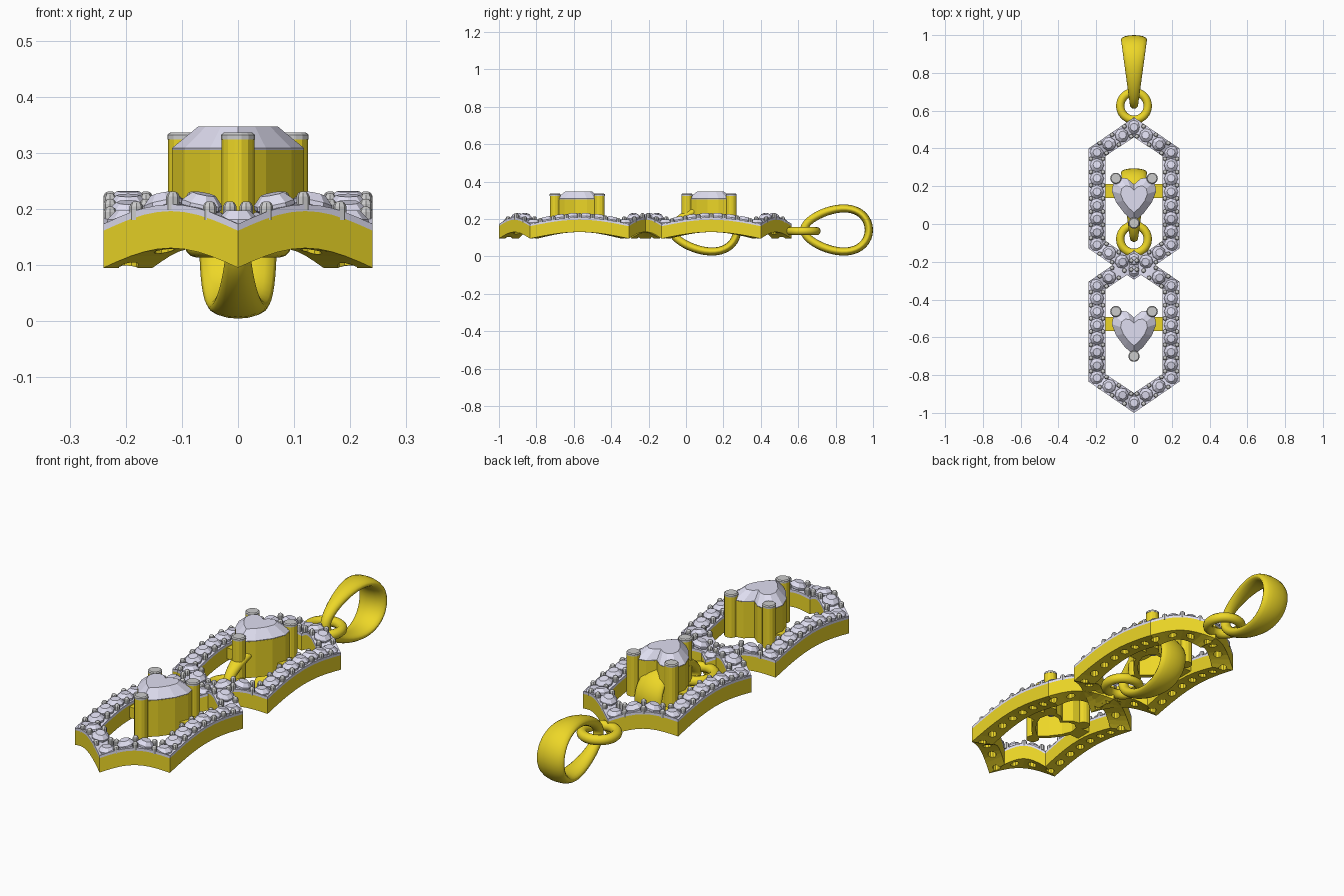
import bpy, bmesh, math
from mathutils import Vector, Matrix

if "Cube" in bpy.data.objects:
    bpy.data.objects.remove(bpy.data.objects["Cube"])


def material(name, rgb):
    m = bpy.data.materials.new(name)
    m.diffuse_color = (*rgb, 1)
    m.use_nodes = True
    m.node_tree.nodes["Principled BSDF"].inputs["Base Color"].default_value = m.diffuse_color
    return m


GOLD = material("gold", (0.85, 0.68, 0.02))
STONE = material("stone", (0.74, 0.73, 0.88))
METAL = material("pale_metal", (0.55, 0.55, 0.53))


def finish(name, bm, mat, smooth=False):
    bmesh.ops.recalc_face_normals(bm, faces=bm.faces)
    me = bpy.data.meshes.new(name)
    bm.to_mesh(me)
    bm.free()
    ob = bpy.data.objects.new(name, me)
    bpy.context.collection.objects.link(ob)
    if mat:
        me.materials.append(mat)
    if smooth:
        for p in me.polygons:
            p.use_smooth = True
    return ob


def loft(bm, rings, cyclic=False):
    """Skin closed rings of points; cap the ends unless the rings form a loop."""
    vs = [[bm.verts.new(p) for p in r] for r in rings]
    n = len(vs[0])
    for k in range(len(vs) if cyclic else len(vs) - 1):
        a, b = vs[k], vs[(k + 1) % len(vs)]
        for i in range(n):
            j = (i + 1) % n
            bm.faces.new((a[i], a[j], b[j], b[i]))
    if not cyclic:
        bm.faces.new(vs[0])
        bm.faces.new(vs[-1])


def turned(bm, profile, sides, mat):
    """Turned shape from (radius, z) pairs, placed with a matrix."""
    loft(bm, [[mat @ Vector((r * math.cos(2 * math.pi * i / sides),
                             r * math.sin(2 * math.pi * i / sides), z))
               for i in range(sides)] for r, z in profile])


def hexagon(x, shoulder, tip):
    return [Vector(p) for p in ((0, tip), (x, shoulder), (x, -shoulder),
                                (0, -tip), (-x, -shoulder), (-x, shoulder))]


OUTER = hexagon(0.24, 0.265, 0.43)
INNER = hexagon(0.152, 0.224, 0.325)
MIDDLE = hexagon(0.196, 0.2445, 0.3775)
BASE, ARCH, DEPTH, PLATE = 0.095, 0.035, 0.066, 0.012


def arch(t):
    return BASE + ARCH * math.sin(math.pi * t)


def on_edge(poly, e, t):
    return poly[e].lerp(poly[(e + 1) % 6], t)


def frame_band(name, cy, z0, z1, mat):
    bm = bmesh.new()
    rings = []
    for e in range(6):
        for k in range(10):
            t = k / 10
            o, i, z = on_edge(OUTER, e, t), on_edge(INNER, e, t), arch(t)
            rings.append([(o.x, o.y + cy, z + z0), (o.x, o.y + cy, z + z1),
                          (i.x, i.y + cy, z + z1), (i.x, i.y + cy, z + z0)])
    loft(bm, rings, cyclic=True)
    return finish(name, bm, mat)


placed = []


def pave_frame(label, cy):
    band = frame_band(label + "_frame", cy, 0, DEPTH, GOLD)
    frame_band(label + "_frame_plate", cy, DEPTH, DEPTH + PLATE, STONE)
    stones, beads, cutter = bmesh.new(), bmesh.new(), bmesh.new()
    mine = []
    for e in range(6):
        n = 7 if e in (1, 4) else 3
        edge = MIDDLE[(e + 1) % 6] - MIDDLE[e]
        along = edge.normalized()
        across = Vector((-along.y, along.x))
        for k in range(n):
            # stone and the hole under it
            t = k / n
            p = on_edge(MIDDLE, e, t) + Vector((0, cy))
            if all((p - q).length > 0.045 for q in placed):
                mine.append(p)
                slope = ARCH * math.pi * math.cos(math.pi * t) / edge.length if k else 0
                nrm = Vector((-along.x * slope, -along.y * slope, 1))
                m = (Matrix.Translation((p.x, p.y, arch(t) + DEPTH + PLATE))
                     @ nrm.to_track_quat('Z', 'Y').to_matrix().to_4x4())
                turned(stones, [(0.004, -0.042), (0.037, 0), (0.037, 0.008), (0.021, 0.024)], 8, m)
                turned(cutter, [(0.019, 0.02), (0.019, 0.15)], 10,
                       Matrix.Translation((p.x, p.y, 0)))
            # pair of beads between stones
            t = (k + 0.5) / n
            for s in (-1, 1):
                b = on_edge(MIDDLE, e, t) + across * s * 0.032 + Vector((0, cy))
                turned(beads, [(0.012, -0.01), (0.012, 0.014), (0.009, 0.02), (0.004, 0.023)], 8,
                       Matrix.Translation((b.x, b.y, arch(t) + DEPTH + PLATE)))
    placed.extend(mine)
    finish(label + "_pave_stones", stones, STONE)
    finish(label + "_beads", beads, METAL)
    # open the holes in the underside
    tool = finish("hole_cutter", cutter, None)
    tool.hide_render = True
    mod = band.modifiers.new("holes", 'BOOLEAN')
    mod.operation, mod.object, mod.solver = 'DIFFERENCE', tool, 'EXACT'
    dg = bpy.context.evaluated_depsgraph_get()
    me = bpy.data.meshes.new_from_object(band.evaluated_get(dg))
    band.modifiers.clear()
    band.data = me
    bpy.data.objects.remove(tool)


HALF = [(0, 0.075), (0.035, 0.105), (0.075, 0.112), (0.108, 0.088), (0.118, 0.04),
        (0.095, -0.02), (0.05, -0.08), (0, -0.125)]
HEART = HALF + [(-x, y) for x, y in HALF[-2:0:-1]]


def heart(s, z, cy):
    return [(x * s, y * s + cy, z) for x, y in HEART]


def heart_setting(label, cy):
    # hollow heart wall
    bm = bmesh.new()
    loft(bm, [heart(1, 0.14, cy), heart(1, 0.305, cy),
              heart(0.78, 0.305, cy), heart(0.78, 0.14, cy)], cyclic=True)
    finish(label + "_heart_wall", bm, GOLD)
    # faceted heart stone
    bm = bmesh.new()
    loft(bm, [heart(0.1, 0.2, cy), heart(0.97, 0.298, cy),
              heart(1.0, 0.308, cy), heart(0.6, 0.347, cy)])
    finish(label + "_heart_stone", bm, STONE)
    # prongs with pale tips
    prongs, tips = bmesh.new(), bmesh.new()
    for x, y in ((-0.096, 0.107), (0.096, 0.107), (0, -0.13)):
        m = Matrix.Translation((x, y + cy, 0))
        turned(prongs, [(0.029, 0.14), (0.029, 0.324)], 14, m)
        turned(tips, [(0.03, 0.324), (0.03, 0.332), (0.025, 0.336)], 14, m)
    finish(label + "_prongs", prongs, GOLD)
    finish(label + "_prong_tips", tips, METAL)
    # side bars joining heart to frame
    bm = bmesh.new()
    for s in (-1, 1):
        bmesh.ops.create_cube(bm, size=1, matrix=Matrix.Translation((s * 0.132, cy + 0.04, 0.165))
                              @ Matrix.Diagonal((0.066, 0.075, 0.05, 1)))
    finish(label + "_side_bars", bm, GOLD)


def tapered_loop(name, dy):
    """Egg-shaped loop, wide at the far end and narrow at the ring."""
    bm = bmesh.new()
    rings = []
    for k in range(40):
        a = 2 * math.pi * k / 40
        c, s = math.cos(a), math.sin(a)
        ctr = Vector((0, 0.805 + dy + 0.173 * c, 0.141 + 0.112 * s * (1 + 0.25 * c)))
        out = Vector((0, c, s))
        w = 0.022 + 0.047 * (1 + c) / 2
        rings.append([ctr + out * 0.022 * math.sin(b) + Vector((w * math.cos(b), 0, 0))
                      for b in (2 * math.pi * i / 16 for i in range(16))])
    loft(bm, rings, cyclic=True)
    finish(name, bm, GOLD, True)


def jump_ring(name, cy):
    bm = bmesh.new()
    loft(bm, [[((0.073 + 0.022 * math.cos(b)) * math.cos(a),
                cy + (0.073 + 0.022 * math.cos(b)) * math.sin(a), 0.135 + 0.022 * math.sin(b))
               for b in (2 * math.pi * i / 12 for i in range(12))]
              for a in (2 * math.pi * k / 32 for k in range(32))], cyclic=True)
    finish(name, bm, GOLD, True)


for label, cy in (("upper", 0.135), ("lower", -0.57)):
    pave_frame(label, cy)
    heart_setting(label, cy)
    tapered_loop(label + "_bail", cy - 0.135)
    jump_ring(label + "_jump_ring", cy + 0.49)
